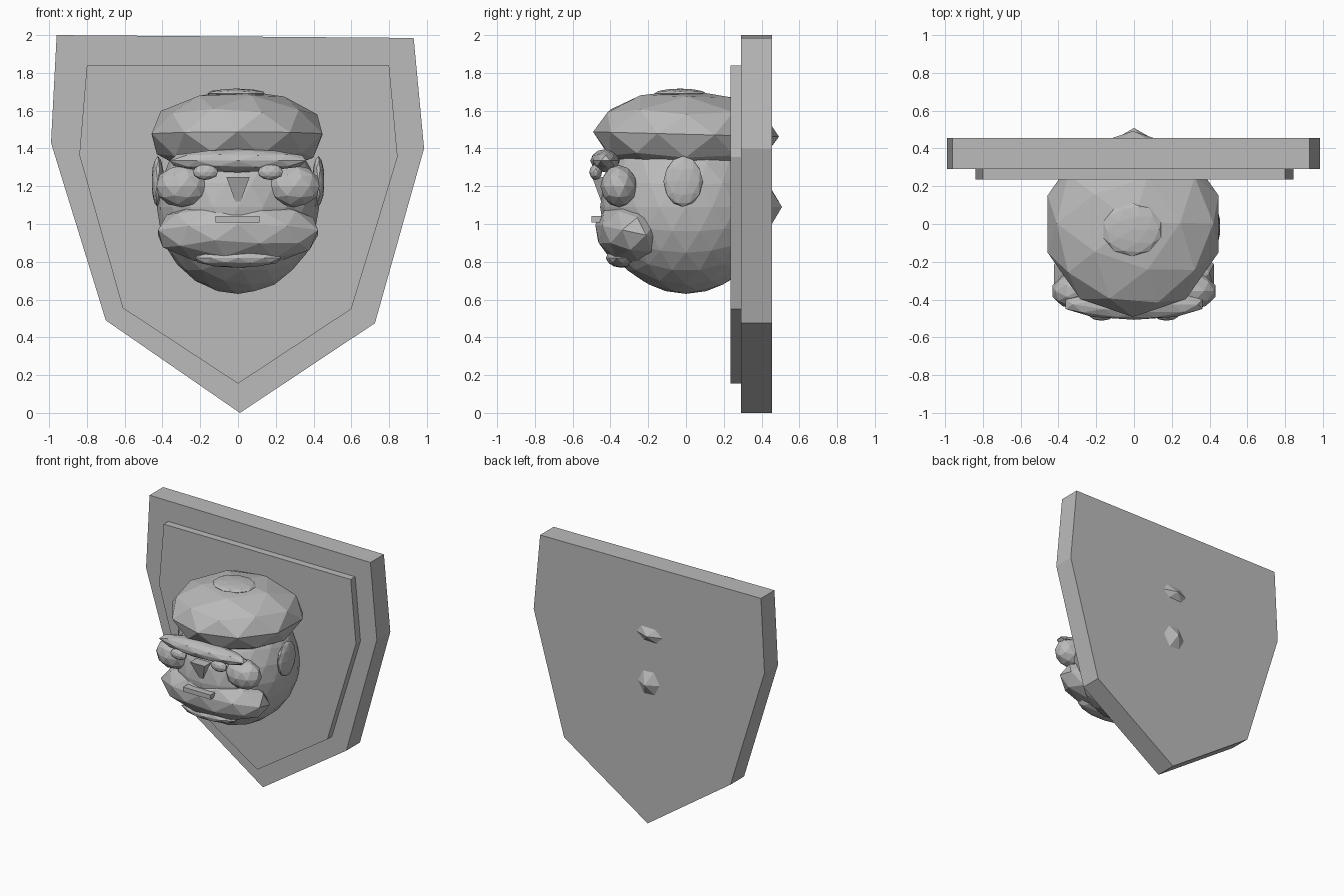
import bpy, bmesh, math
from mathutils import Vector, Matrix

if "Cube" in bpy.data.objects:
    bpy.data.objects.remove(bpy.data.objects["Cube"])

grey = bpy.data.materials.new("plain_grey")
grey.diffuse_color = (0.5, 0.5, 0.5, 1)
grey.use_nodes = True
grey.node_tree.nodes["Principled BSDF"].inputs["Base Color"].default_value = grey.diffuse_color


def finish(name, bm):
    bmesh.ops.recalc_face_normals(bm, faces=bm.faces)
    me = bpy.data.meshes.new(name)
    bm.to_mesh(me)
    bm.free()
    me.materials.append(grey)
    ob = bpy.data.objects.new(name, me)
    bpy.context.collection.objects.link(ob)
    return ob


def blob(name, loc, radii, sub=2, tilt=(0, 0, 0)):
    """Faceted ellipsoid; tilt is in degrees about x, y, z."""
    bm = bmesh.new()
    bmesh.ops.create_icosphere(bm, subdivisions=sub, radius=1)
    m = Matrix.Translation(loc)
    for axis, a in zip("XYZ", tilt):
        m = m @ Matrix.Rotation(math.radians(a), 4, axis)
    bmesh.ops.transform(bm, matrix=m @ Matrix.Diagonal((*radii, 1)), verts=bm.verts)
    return finish(name, bm)


def plate(name, outline, y0, y1):
    """Flat board from an x/z outline, extruded in depth."""
    bm = bmesh.new()
    face = bm.faces.new([bm.verts.new((x, y0, z)) for x, z in outline])
    ext = bmesh.ops.extrude_face_region(bm, geom=[face], use_keep_orig=True)
    new = [v for v in ext["geom"] if isinstance(v, bmesh.types.BMVert)]
    bmesh.ops.translate(bm, vec=(0, y1 - y0, 0), verts=new)
    return finish(name, bm)


# Wall shield: large back board and smaller raised panel
plate("shield_back", [(-0.96, 2.0), (0.93, 1.985), (0.985, 1.40), (0.725, 0.475),
                      (0.01, 0), (-0.70, 0.49), (-0.99, 1.43)], 0.29, 0.455)
plate("shield_panel", [(-0.80, 1.84), (0.80, 1.84), (0.845, 1.355), (0.60, 0.55),
                       (0, 0.155), (-0.61, 0.555), (-0.84, 1.365)], 0.235, 0.30)

# Head, with its rearmost point poking through the board
head = blob("head", (0, 0, 1.09), (0.43, 0.455, 0.46), 3)
max(head.data.vertices, key=lambda v: v.co.y).co.y = 0.508

# Cap and its flat crown button
blob("cap", (-0.005, 0, 1.475), (0.475, 0.492, 0.235), 2, (-1.5, 0, 0))
blob("cap_button", (-0.01, -0.03, 1.69), (0.16, 0.14, 0.027))

# Brow, muzzle and lower lip
blob("brow", (0, -0.425, 1.335), (0.38, 0.082, 0.062))
blob("muzzle", (0, -0.275, 0.955), (0.445, 0.21, 0.18), 2, (-12, 0, 0))
blob("lower_lip", (0, -0.34, 0.82), (0.24, 0.085, 0.052))

# Paired cheeks, eyes and ears
for side, s in (("left", -1), ("right", 1)):
    blob("cheek_" + side, (s * 0.298, -0.355, 1.2), (0.14, 0.098, 0.112))
    blob("eye_" + side, (s * 0.172, -0.478, 1.275), (0.068, 0.034, 0.042))
    blob("ear_" + side, (s * 0.425, -0.015, 1.225), (0.033, 0.105, 0.135))

# Nose: four-sided cone pointing down
bm = bmesh.new()
bmesh.ops.create_cone(bm, cap_ends=True, segments=4, radius1=0.0, radius2=0.088, depth=0.17,
                      matrix=Matrix.Translation((0, -0.435, 1.165)) @ Matrix.Rotation(math.pi / 4, 4, "Z"))
bmesh.ops.remove_doubles(bm, verts=bm.verts, dist=1e-5)
finish("nose", bm)

# Mouth bar
plate("mouth", [(-0.12, 1.008), (0.115, 1.008), (0.115, 1.043), (-0.12, 1.043)], -0.50, -0.43)
